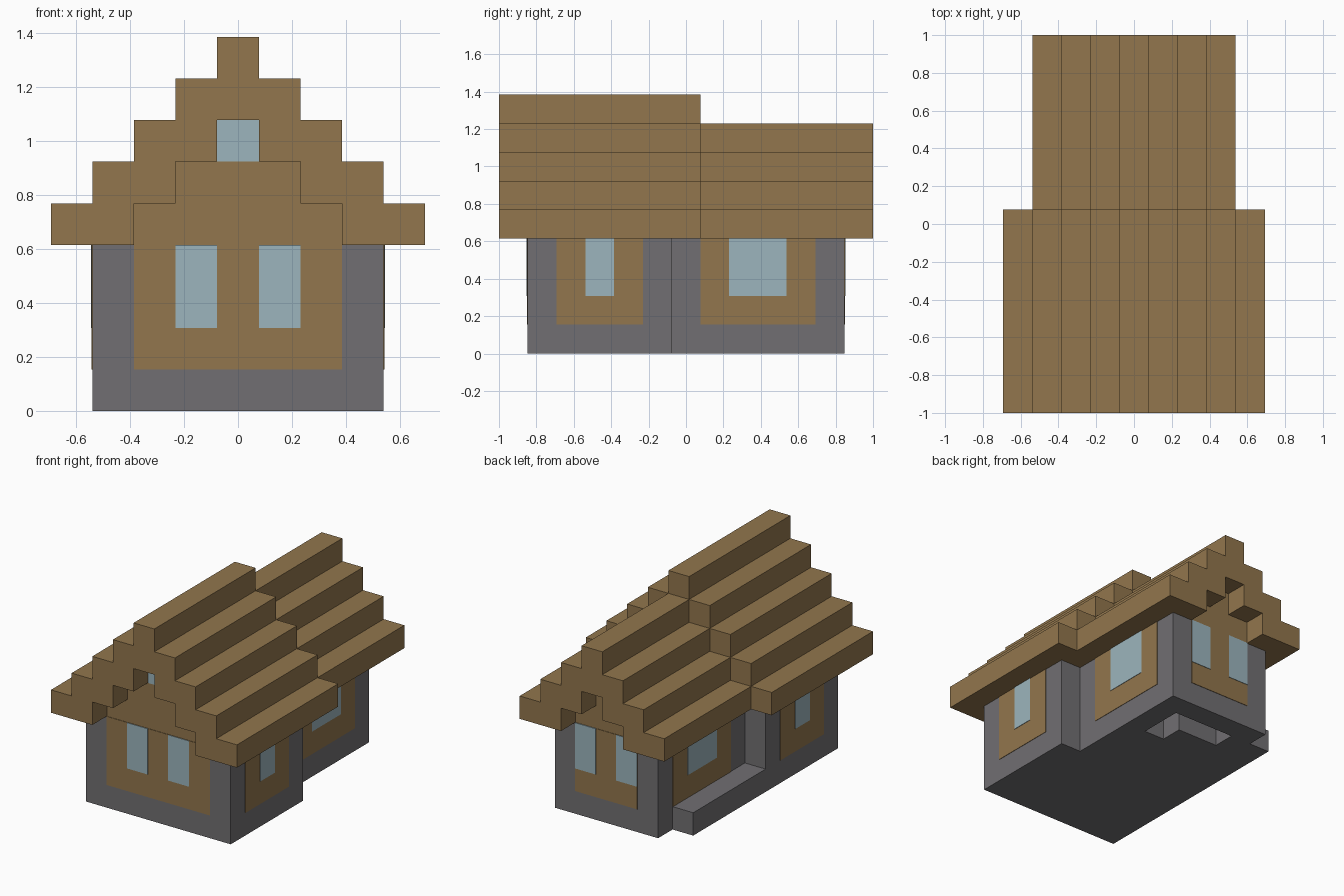
import bpy
import bmesh
from mathutils import Vector

U = 2 / 13          # size of one building block
THIN = 0.02         # plate thickness, in blocks

cube = bpy.data.objects.get("Cube")
if cube:
    bpy.data.objects.remove(cube, do_unlink=True)


def material(name, rgb):
    """Flat colour from 0-255 display values."""
    lin = [((c / 255 + 0.055) / 1.055) ** 2.4 for c in rgb]
    mat = bpy.data.materials.new(name)
    mat.use_nodes = True
    mat.diffuse_color = (*lin, 1)
    node = next(n for n in mat.node_tree.nodes if n.type == 'BSDF_PRINCIPLED')
    node.inputs["Base Color"].default_value = (*lin, 1)
    node.inputs["Roughness"].default_value = 1
    return mat


WOOD = material("wood_brown", (146, 118, 77))
STONE = material("stone_grey", (113, 111, 114))
GLASS = material("glass_blue", (156, 181, 189))


def prism(name, outline, start, depth, mat):
    """Extrude a closed outline of 3D points (in blocks) along depth."""
    bm = bmesh.new()
    face = bm.faces.new([bm.verts.new((Vector(p) + Vector(start)) * U) for p in outline])
    moved = bmesh.ops.extrude_face_region(bm, geom=[face])["geom"]
    verts = [g for g in moved if isinstance(g, bmesh.types.BMVert)]
    bmesh.ops.translate(bm, vec=Vector(depth) * U, verts=verts)
    bmesh.ops.recalc_face_normals(bm, faces=bm.faces)
    mesh = bpy.data.meshes.new(name)
    bm.to_mesh(mesh)
    bm.free()
    mesh.materials.append(mat)
    obj = bpy.data.objects.new(name, mesh)
    bpy.context.collection.objects.link(obj)
    return obj


def box(name, xs, ys, zs, mat):
    (x0, x1), (y0, y1), (z0, z1) = sorted(xs), ys, zs
    outline = [(x0, y0, 0), (x1, y0, 0), (x1, y1, 0), (x0, y1, 0)]
    return prism(name, outline, (0, 0, z0), (0, 0, z1 - z0), mat)


def stairs(half, steps):
    """Right-hand stepped slope from the eave up, as (x, z) points."""
    points = []
    for k in range(steps):
        points += [(half - k, 4 + k), (half - k, 5 + k)]
    return points


def mirrored(points):
    return [(-x, z) for x, z in reversed(points)]


def roof(name, half, y0, y1, gable0, gable1):
    """Stepped roof shell with a stepped gable filling set back under it."""
    outer = stairs(half, int(half + 0.5))
    inner = stairs(half - 2, int(half - 1.5))
    arch = outer + mirrored(outer) + [(-x, z) for x, z in inner] + inner[::-1]
    prism(name + "_roof", [(x, 0, z) for x, z in arch], (0, y0, 0), (0, y1 - y0, 0), WOOD)
    gable = inner + mirrored(inner)
    prism(name + "_gable", [(x, 0, z) for x, z in gable],
          (0, gable0, 0), (0, gable1 - gable0, 0), WOOD)


# Stone walls: wide front, narrower back
right_side = [(3.5, -5.5), (3.5, -0.5), (2.5, -0.5), (2.5, 5.5)]
walls = prism("stone_walls", [(x, y, 0) for x, y in right_side + mirrored(right_side)],
              (0, 0, 0), (0, 0, 4), STONE)

# L-shaped recess in the underside
ell = [(1.5, 2.5), (1.5, 4.5), (-1.5, 4.5), (-1.5, 3.5), (0.5, 3.5), (0.5, 2.5)]
cutter = prism("recess_cutter", [(x, y, 0) for x, y in ell], (0, 0, -1), (0, 0, 2), STONE)
cutter.hide_render = True
cut = walls.modifiers.new("recess", 'BOOLEAN')
cut.operation = 'DIFFERENCE'
cut.solver = 'EXACT'
cut.object = cutter
bpy.context.view_layer.objects.active = walls
bpy.ops.object.modifier_apply(modifier=cut.name)
bpy.data.objects.remove(cutter, do_unlink=True)

# Low stone ledge along one side
box("stone_ledge", (-3.5, -2.5), (-0.5, 4.5), (0, 1), STONE)

# Roofs
roof("front", 4.5, -6.5, 0.5, -5.5, 0.5)
roof("back", 3.5, 0.5, 6.5, 0.5, 5.5)

# Front and back wall panels
front, back = -5.5, 5.5
box("front_panel", (-2.5, 2.5), (front - THIN, front), (1, 4), WOOD)
box("back_panel", (-1.5, 1.5), (back, back + THIN), (1, 4), WOOD)
box("gable_window", (-0.5, 0.5), (front - THIN, front), (6, 7), GLASS)

for side, s in (("left", 1), ("right", -1)):
    # Front and back windows
    xs = (0.5 * s, 1.5 * s)
    box(f"front_{side}_window", xs, (front - 2 * THIN, front), (2, 4), GLASS)
    box(f"back_{side}_window", xs, (back, back + 2 * THIN), (2, 4), GLASS)
    # Side panels with a window centred in each
    for part, x, y0, y1 in (("front", 3.5, -4.5, -1.5), ("rear", 2.5, 0.5, 4.5)):
        box(f"{side}_{part}_panel", (s * x, s * (x + THIN)), (y0, y1), (1, 4), WOOD)
        box(f"{side}_{part}_window", (s * x, s * (x + 2 * THIN)),
            (y0 + 1, y1 - 1), (2, 4), GLASS)
